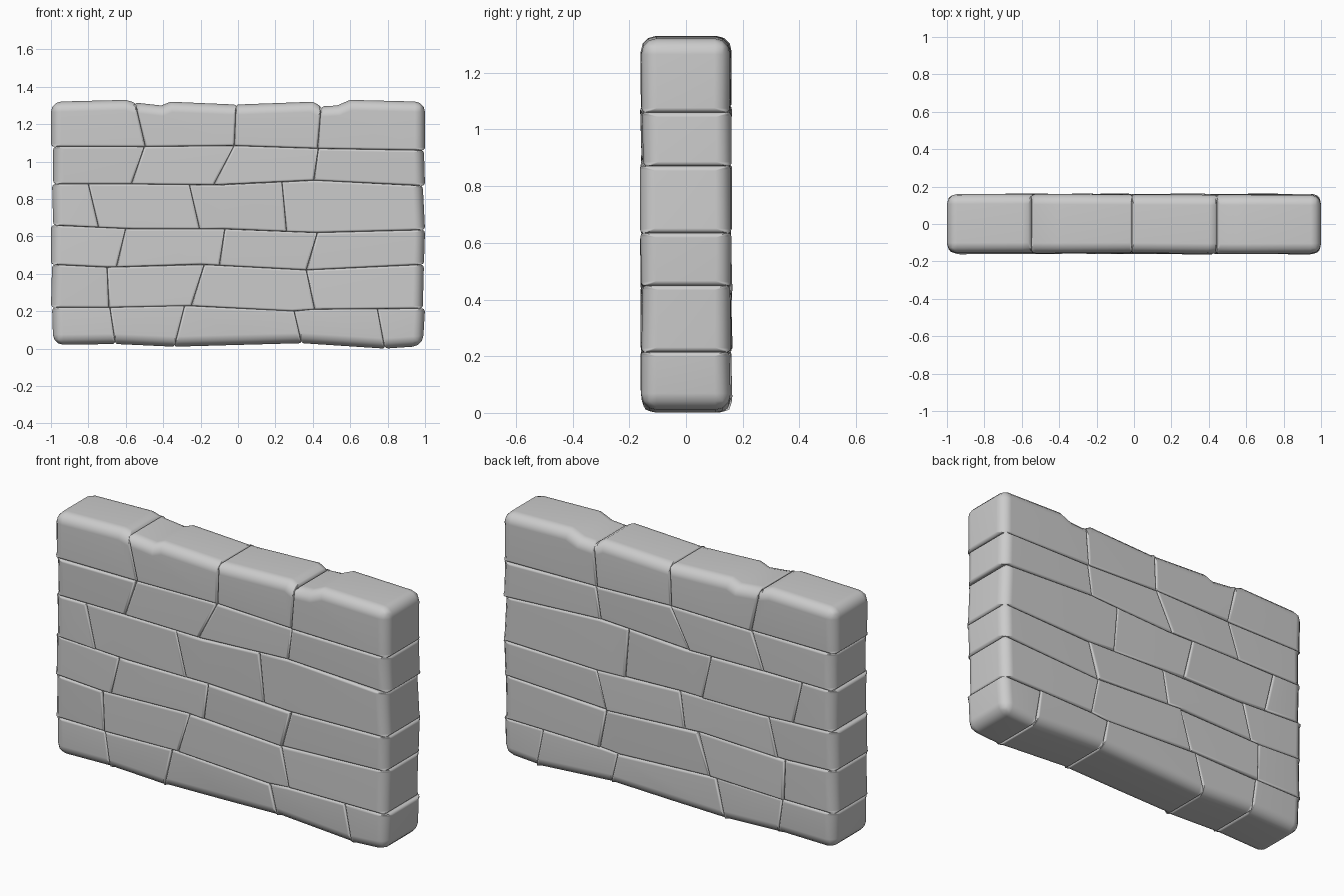
import bpy, bmesh, math, random
from mathutils import Vector

random.seed(4)
if "Cube" in bpy.data.objects:
    bpy.data.objects.remove(bpy.data.objects["Cube"], do_unlink=True)

HALF_DEPTH = 0.157
BEVEL = 0.055

stone = bpy.data.materials.new("pale_grey_stone")
stone.use_nodes = True
grey = (0.6, 0.6, 0.6, 1)
stone.diffuse_color = grey
shader = stone.node_tree.nodes["Principled BSDF"]
shader.inputs["Base Color"].default_value = grey
shader.inputs["Roughness"].default_value = 0.8

# Wavy bed lines between courses, from the ground to the top, as (x, z)
beds = [
    [(-1, .02), (-.65, .025), (-.33, .01), (0, .02), (.33, .03), (.78, 0), (1, .015)],
    [(-1, .22), (-.68, .22), (-.28, .23), (.29, .2), (.4, .21), (1, .215)],
    [(-1, .45), (-.7, .435), (-.2, .45), (.36, .42), (1, .45)],
    [(-1, .66), (-.56, .64), (-.08, .64), (.42, .62), (1, .635)],
    [(-1, .88), (-.56, .88), (-.1, .875), (.41, .9), (1, .87)],
    [(-1, 1.08), (-.5, 1.08), (-.02, 1.085), (.43, 1.07), (1, 1.06)],
    [(-1, 1.32), (-.6, 1.33), (-.53, 1.31), (-.41, 1.3), (-.36, 1.32), (-.01, 1.305),
     (.4, 1.32), (.44, 1.295), (.53, 1.3), (.6, 1.33), (1, 1.32)],
]

# Slanted upright joints in each course, as (x at the bottom, x at the top)
joints = [
    [(-.655, -.685), (-.34, -.285), (.34, .3), (.785, .745)],
    [(-.69, -.7), (-.25, -.18), (.41, .365)],
    [(-.65, -.6), (-.1, -.07), (.365, .425)],
    [(-.745, -.8), (-.205, -.26), (.26, .235)],
    [(-.57, -.5), (-.13, -.02), (.405, .43)],
    [(-.495, -.55), (-.02, -.01), (.425, .445)],
]


def bed_height(bed, x):
    for (xa, za), (xb, zb) in zip(bed, bed[1:]):
        if x <= xb:
            return za + (zb - za) * (x - xa) / (xb - xa)
    return bed[-1][1]


def bed_points(bed, xa, xb):
    """Follow a bed line from xa to xb, keeping its bends."""
    xs = [xa] + [x for x, z in bed if xa + .03 < x < xb - .03] + [xb]
    return [(x, bed_height(bed, x)) for x in xs]


def make_stone(name, low, high, outer):
    """Block through the wall; outer lists its exposed edges of the profile."""
    outline = low + high[::-1]
    cx = sum(p[0] for p in outline) / len(outline)
    cz = sum(p[1] for p in outline) / len(outline)
    bm = bmesh.new()
    rings = []
    for side in (-1, 1):
        push = random.uniform(-.002, .003)
        lean_x, lean_z = random.uniform(-.012, .012), random.uniform(-.03, .03)
        rings.append([bm.verts.new((x, side * (HALF_DEPTH + push + lean_x * (x - cx)
                                              + lean_z * (z - cz)), z)) for x, z in outline])
    front, back = rings
    bm.faces.new(front)
    bm.faces.new(back[::-1])
    n, m = len(outline), len(low)
    hidden = set()
    for i in range(n):
        j = (i + 1) % n
        face = bm.faces.new((front[j], front[i], back[i], back[j]))
        part = ("bottom" if i < m - 1 else "right" if i == m - 1
                else "left" if i == n - 1 else "top")
        if part not in outer:
            hidden.add(face)
    bmesh.ops.recalc_face_normals(bm, faces=bm.faces)

    # Wide rounding on the wall's outer edges, narrow grooves along joints
    weight = bm.edges.layers.float.new("bevel_weight_edge")
    for e in bm.edges:
        covered = sum(f in hidden for f in e.link_faces)
        if covered == 0 and e.calc_face_angle() > math.radians(50):
            e[weight] = 1
        elif covered == 1:
            across = abs((e.verts[0].co - e.verts[1].co).normalized().y) > .9
            at_end = across and ("left" in outer or "right" in outer)
            e[weight] = .3 if at_end else .22
    mesh = bpy.data.meshes.new(name)
    bm.to_mesh(mesh)
    bm.free()
    mesh.materials.append(stone)
    ob = bpy.data.objects.new(name, mesh)
    bpy.context.collection.objects.link(ob)
    bpy.ops.object.select_all(action="DESELECT")
    ob.select_set(True)
    bpy.context.view_layer.objects.active = ob
    mod = ob.modifiers.new("rounding", "BEVEL")
    mod.limit_method = "WEIGHT"
    mod.width = BEVEL
    mod.segments = 3
    mod.use_clamp_overlap = False
    bpy.ops.object.modifier_apply(modifier=mod.name)
    bpy.ops.object.shade_smooth_by_angle(angle=math.radians(40))
    ob.modifiers.new("flat_face_shading", "WEIGHTED_NORMAL").keep_sharp = True


# Courses of stones
for row, cuts in enumerate(joints):
    end = lambda: random.choice((.988, .994, 1))
    ends = [(-end(), -end())] + cuts + [(end(), end())]
    last = len(ends) - 2
    for k in range(last + 1):
        (xa_low, xa_high), (xb_low, xb_high) = ends[k], ends[k + 1]
        outer = set()
        if k == 0:
            outer.add("left")
        if k == last:
            outer.add("right")
        if row == 0:
            outer.add("bottom")
        if row == len(joints) - 1:
            outer.add("top")
        make_stone(f"stone_course_{row + 1}_block_{k + 1}",
                   bed_points(beds[row], xa_low, xb_low),
                   bed_points(beds[row + 1], xa_high, xb_high), outer)

# Solid core that closes the bottoms of the grooves
bm = bmesh.new()
bmesh.ops.create_cube(bm, size=1)
for v in bm.verts:
    v.co = Vector((v.co.x * 1.92, v.co.y * .28, v.co.z * 1.2 + .665))
mesh = bpy.data.meshes.new("mortar_core")
bm.to_mesh(mesh)
bm.free()
mesh.materials.append(stone)
bpy.context.collection.objects.link(bpy.data.objects.new("mortar_core", mesh))
